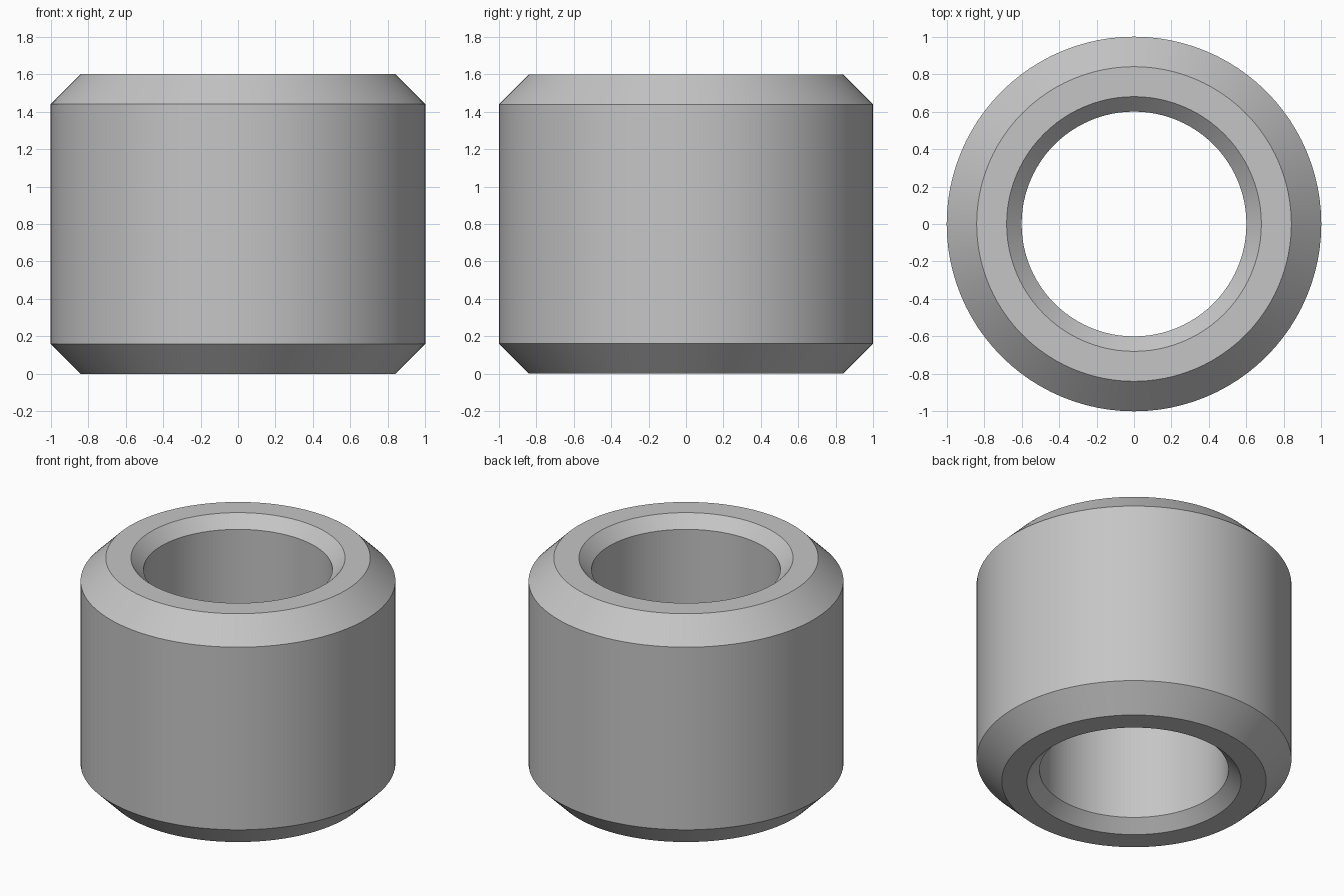
import bpy
import bmesh
import math

# Remove the default cube
cube = bpy.data.objects.get("Cube")
if cube:
    bpy.data.objects.remove(cube, do_unlink=True)

HEIGHT = 1.6
OUTER_RADIUS, OUTER_CHAMFER = 1.0, 0.16
BORE_RADIUS, BORE_CHAMFER = 0.6, 0.08
SEGMENTS = 96

# Grey metal
grey = bpy.data.materials.new("grey_metal")
grey.use_nodes = True
colour = (0.56, 0.56, 0.56, 1)
grey.diffuse_color = colour
grey.node_tree.nodes["Principled BSDF"].inputs["Base Color"].default_value = colour

# Lower half of the wall profile, mirrored to make the upper half
lower = [
    (BORE_RADIUS, BORE_CHAMFER),
    (BORE_RADIUS + BORE_CHAMFER, 0),
    (OUTER_RADIUS - OUTER_CHAMFER, 0),
    (OUTER_RADIUS, OUTER_CHAMFER),
]
profile = lower + [(r, HEIGHT - z) for r, z in reversed(lower)]

# Chamfered bushing: revolve the closed profile about the z axis
bm = bmesh.new()
verts = [bm.verts.new((r, 0, z)) for r, z in profile]
edges = [bm.edges.new((v, verts[(i + 1) % len(verts)])) for i, v in enumerate(verts)]
bmesh.ops.spin(bm, geom=verts + edges, cent=(0, 0, 0), axis=(0, 0, 1),
               angle=math.tau, steps=SEGMENTS)
bmesh.ops.remove_doubles(bm, verts=bm.verts, dist=0.0001)
bmesh.ops.recalc_face_normals(bm, faces=bm.faces)

mesh = bpy.data.meshes.new("bushing")
bm.to_mesh(mesh)
bm.free()
mesh.materials.append(grey)
bushing = bpy.data.objects.new("bushing", mesh)
bpy.context.collection.objects.link(bushing)

# Smooth round walls with crisp chamfer edges
bpy.ops.object.select_all(action="DESELECT")
bushing.select_set(True)
bpy.context.view_layer.objects.active = bushing
bpy.ops.object.shade_smooth_by_angle(angle=math.radians(30))
